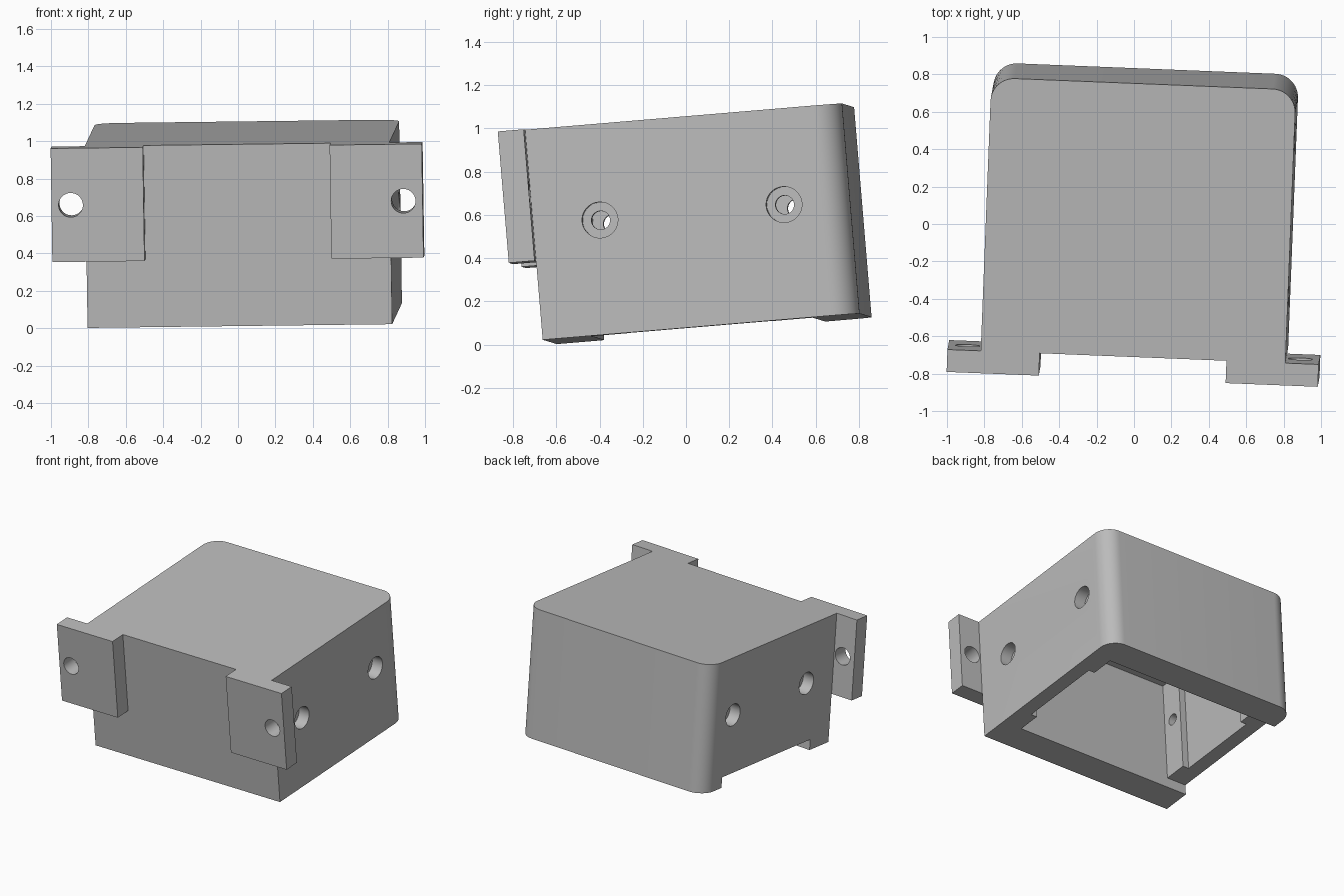
import bpy, bmesh, math
from mathutils import Matrix, Vector, Euler

old = bpy.data.objects.get("Cube")
if old:
    bpy.data.objects.remove(old, do_unlink=True)

W, D, H = 0.815, 1.467, 0.975      # half width, depth, height of the housing
WALL, LIP, POST = 0.11, 0.22, 0.16  # side wall, front/back wall, post face
TAB, TAB_LOW = 0.12, 0.365         # tab thickness and underside height

grey = bpy.data.materials.new("light_grey")
grey.use_nodes = True
COLOUR = (0.5, 0.5, 0.5, 1)
grey.diffuse_color = COLOUR
grey.node_tree.nodes["Principled BSDF"].inputs["Base Color"].default_value = COLOUR


def finish(name, bm):
    bmesh.ops.recalc_face_normals(bm, faces=bm.faces)
    mesh = bpy.data.meshes.new(name)
    bm.to_mesh(mesh)
    bm.free()
    mesh.materials.append(grey)
    obj = bpy.data.objects.new(name, mesh)
    bpy.context.collection.objects.link(obj)
    return obj


def box(name, x0, x1, y0, y1, z0, z1):
    bm = bmesh.new()
    bmesh.ops.create_cube(bm, size=1)
    for v in bm.verts:
        v.co = [a + (b - a) * (c + 0.5) for a, b, c in
                zip((x0, y0, z0), (x1, y1, z1), v.co)]
    return finish(name, bm)


def rod(name, centre, axis, radius, length):
    bm = bmesh.new()
    turn = Vector((0, 0, 1)).rotation_difference(Vector(axis)).to_matrix().to_4x4()
    bmesh.ops.create_cone(bm, cap_ends=True, segments=40, radius1=radius,
                          radius2=radius, depth=length,
                          matrix=Matrix.Translation(centre) @ turn)
    return finish(name, bm)


def cut(obj, cutters):
    bpy.context.view_layer.objects.active = obj
    for c in cutters:
        c.hide_render = True
        mod = obj.modifiers.new("cut", 'BOOLEAN')
        mod.operation, mod.solver, mod.object = 'DIFFERENCE', 'EXACT', c
        bpy.ops.object.modifier_apply(modifier=mod.name)
        bpy.data.objects.remove(c, do_unlink=True)


# Housing: block with rounded rear upright edges
housing = box("housing", -W, W, 0, D, 0, H)
bm = bmesh.new()
bm.from_mesh(housing.data)
rear = [e for e in bm.edges if all(v.co.y > D - 0.01 for v in e.verts)
        and abs(e.verts[0].co.z - e.verts[1].co.z) > 0.1]
bmesh.ops.bevel(bm, geom=rear, offset=0.125, segments=12, profile=0.5, affect='EDGES')
bm.to_mesh(housing.data)
bm.free()

# Open underside, wider between the corner posts, and the side notch
roof = H - 0.11
cutters = [
    box("cavity", POST - W, W - POST, LIP, D - LIP, -0.1, roof),
    box("cavity_wide", WALL - W, W - WALL, 0.4, D - 0.4, -0.1, roof),
    box("lid_notch", -W - 0.1, 0, LIP, D - LIP, -0.1, 0.08),
]
# Counterbored screw holes through both sides
for y in (0.31, 1.165):
    cutters.append(rod("screw_hole", (0, y, 0.53), (1, 0, 0), 0.043, 2))
    for s in (-1, 1):
        cutters.append(rod("counterbore", (s * W, y, 0.53), (1, 0, 0), 0.083, 0.18))
cut(housing, cutters)
parts = [housing]

# Mounting tabs, each with a hole
for side, s in (("left", 1), ("right", -1)):
    tab = box(side + "_mounting_tab", *sorted((s * 0.5, s * 0.993)), -TAB, 0, TAB_LOW, H)
    cut(tab, [rod("tab_hole", (s * 0.89, -TAB / 2, 0.67), (0, 1, 0), 0.065, 0.5)])
    parts.append(tab)

# Smooth the curved faces and lean the whole model
lean = Euler([math.radians(a) for a in (4.8, -0.7, -2.3)]).to_matrix().to_4x4()
place = Matrix.Translation((0.01, -0.63, 0.012)) @ lean
bpy.ops.object.select_all(action='DESELECT')
for p in parts:
    p.data.transform(place)
    p.select_set(True)
bpy.context.view_layer.objects.active = housing
bpy.ops.object.shade_smooth_by_angle(angle=math.radians(30))
